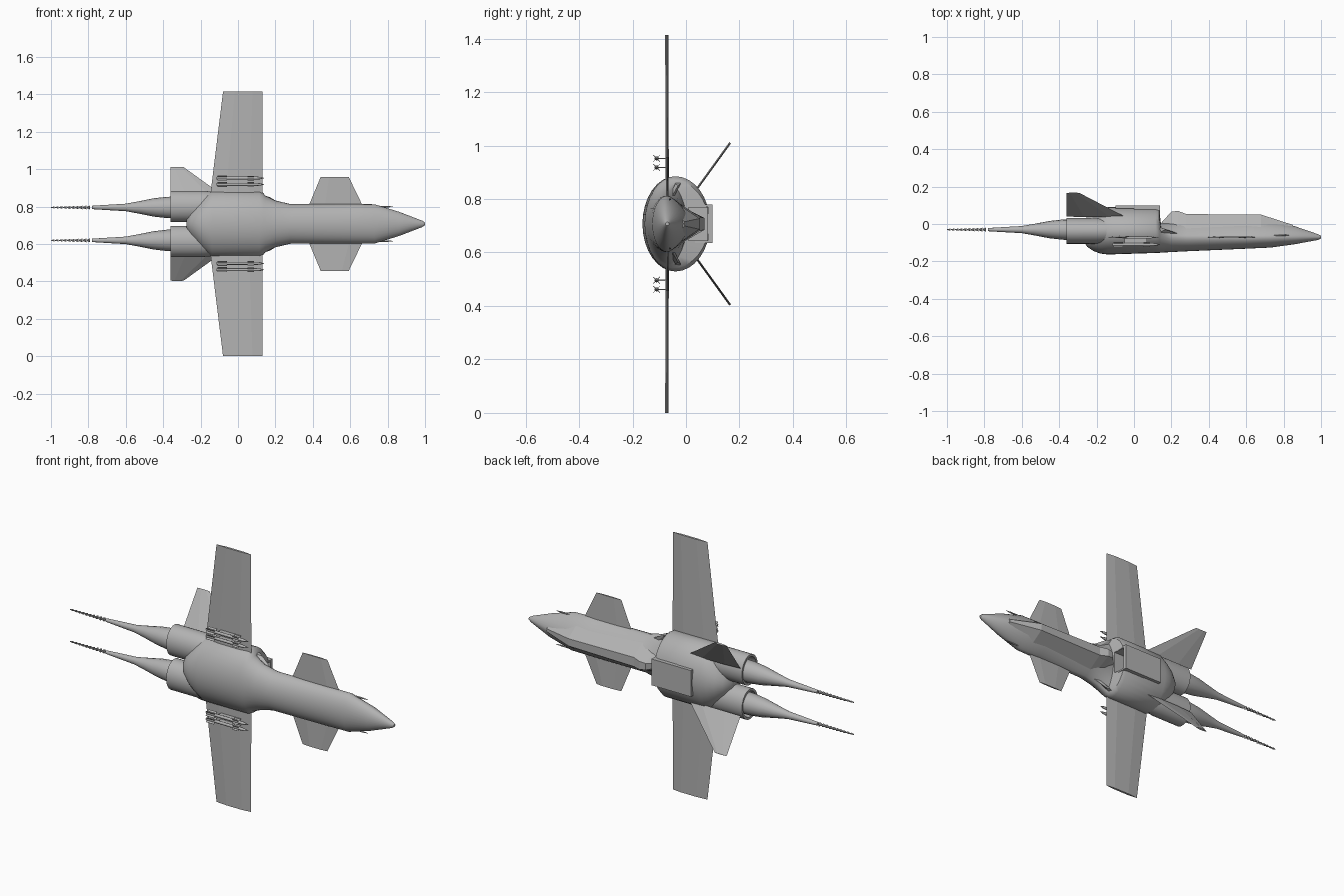
import bpy, bmesh, math
from mathutils import Vector

if "Cube" in bpy.data.objects:
    bpy.data.objects.remove(bpy.data.objects["Cube"])

ZC = 0.707  # height of the centre line

mat = bpy.data.materials.new("airframe grey")
mat.use_nodes = True
GREY = (0.45, 0.45, 0.45, 1)
mat.diffuse_color = GREY
bsdf = next(n for n in mat.node_tree.nodes if n.type == 'BSDF_PRINCIPLED')
bsdf.inputs["Base Color"].default_value = GREY


def finish(name, bm, smooth=None):
    bmesh.ops.recalc_face_normals(bm, faces=bm.faces[:])
    me = bpy.data.meshes.new(name)
    bm.to_mesh(me)
    bm.free()
    me.materials.append(mat)
    ob = bpy.data.objects.new(name, me)
    bpy.context.collection.objects.link(ob)
    if smooth:
        bpy.ops.object.select_all(action='DESELECT')
        ob.select_set(True)
        bpy.context.view_layer.objects.active = ob
        bpy.ops.object.shade_smooth_by_angle(angle=math.radians(smooth))
    return ob


def skin(bm, rings):
    """Join equal rings of points into a capped tube."""
    loops = [[bm.verts.new(p) for p in r] for r in rings]
    n = len(loops[0])
    for a, b in zip(loops, loops[1:]):
        for i in range(n):
            j = (i + 1) % n
            bm.faces.new((a[i], a[j], b[j], b[i]))
    bm.faces.new(loops[0])
    bm.faces.new(loops[-1][::-1])


def oval(x, y_low, y_mid, y_top, rz, z=ZC, power=1.0, n=32):
    """Cross-section with separate belly and back heights."""
    pts = []
    for i in range(n):
        a = 2 * math.pi * i / n
        c, s = math.cos(a), math.sin(a)
        if s > 0:
            y = y_mid + (y_top - y_mid) * s ** power
            c = math.copysign(abs(c) ** power, c)
        else:
            y = y_mid + (y_mid - y_low) * s
        pts.append((x, y, z + rz * c))
    return pts


def circles(bm, profile, y, z, n=16, squash=1.0):
    skin(bm, [oval(x, y - r * squash, y, y + r * squash, r, z, 1.0, n) for x, r in profile])


def panel(name, root, tip, normal, t):
    """Thin tapered surface; root and tip are (leading, trailing) points."""
    nv = Vector(normal).normalized() * t
    rings = []
    for le, te in (root, tip):
        le, te = Vector(le), Vector(te)
        a, b = le.lerp(te, 0.25), le.lerp(te, 0.7)
        rings.append([le, a + nv, b + nv, te, b - nv, a - nv])
    bm = bmesh.new()
    skin(bm, rings)
    return finish(name, bm)


def box(bm, lo, hi):
    skin(bm, [[(x, lo[1], lo[2]), (x, hi[1], lo[2]), (x, hi[1], hi[2]), (x, lo[1], hi[2])]
              for x in (lo[0], hi[0])])


# Fuselage: x, belly, widest line, back, half width, back sharpness
bm = bmesh.new()
skin(bm, [oval(x, lo, mid, hi, w, ZC, p) for x, lo, mid, hi, w, p in (
    (1.0, -0.077, -0.07, -0.063, 0.007, 1.0),
    (0.985, -0.085, -0.07, -0.055, 0.017, 1.0),
    (0.86, -0.108, -0.07, -0.012, 0.065, 1.2),
    (0.73, -0.126, -0.07, 0.015, 0.105, 1.4),
    (0.60, -0.132, -0.07, 0.03, 0.106, 1.5),
    (0.28, -0.146, -0.07, 0.03, 0.106, 1.5),
    (0.20, -0.150, -0.07, 0.015, 0.125, 1.4),
    (0.145, -0.153, -0.06, 0.005, 0.152, 1.2),
    (0.135, -0.154, -0.05, 0.085, 0.165, 1.0),
    (0.115, -0.155, -0.04, 0.09, 0.178, 1.0),
    (-0.14, -0.163, -0.04, 0.09, 0.178, 1.0),
    (-0.18, -0.158, -0.04, 0.082, 0.15, 1.0),
    (-0.215, -0.145, -0.04, 0.068, 0.118, 1.0),
    (-0.25, -0.122, -0.04, 0.042, 0.075, 1.0),
    (-0.275, -0.085, -0.04, 0.0, 0.03, 1.0))])
fuselage = finish("fuselage", bm, 35)

# Intake mouth behind the spine
bm = bmesh.new()
box(bm, (0.03, 0.01, ZC - 0.062), (0.17, 0.08, ZC + 0.062))
cutter = finish("intake_cutter", bm)
cutter.hide_render = True
cutter.hide_set(True)
cut = fuselage.modifiers.new("intake", 'BOOLEAN')
cut.operation = 'DIFFERENCE'
cut.object = cutter

bm = bmesh.new()
box(bm, (-0.10, 0.082, ZC - 0.072), (0.14, 0.1, ZC + 0.072))
for s in (-1, 1):
    z0, z1 = sorted((ZC + s * 0.063, ZC + s * 0.072))
    box(bm, (0.0, 0.0, z0), (0.14, 0.083, z1))
finish("intake_cowl", bm)

# Canopy and dorsal spine: x, top height, top half width, base half width
bm = bmesh.new()
skin(bm, [[(x, -0.03, ZC - b), (x, y, ZC - t), (x, y, ZC + t), (x, -0.03, ZC + b)]
          for x, y, t, b in ((0.85, -0.005, 0.008, 0.03), (0.68, 0.05, 0.02, 0.075),
                             (0.28, 0.053, 0.025, 0.08), (0.235, 0.07, 0.022, 0.07),
                             (0.20, 0.066, 0.018, 0.06), (0.14, 0.0, 0.01, 0.04))])
finish("canopy_spine", bm)

for s, side in ((1, "upper"), (-1, "lower")):
    def P(x, y, dz):
        return (x, y, ZC + s * dz)

    # Flying surfaces
    panel(side + "_wing", (P(0.13, -0.07, 0.13), P(-0.151, -0.07, 0.13)),
          (P(0.13, -0.072, 0.707), P(-0.08, -0.072, 0.707)), (0, 1, 0), 0.006)
    panel(side + "_canard", (P(0.67, -0.07, 0.09), P(0.375, -0.07, 0.09)),
          (P(0.592, -0.07, 0.251), P(0.442, -0.07, 0.251)), (0, 1, 0), 0.004)
    panel(side + "_tail_fin", (P(-0.05, 0.04, 0.13), P(-0.36, 0.04, 0.13)),
          (P(-0.29, 0.165, 0.303), P(-0.362, 0.165, 0.303)), (0, 0.173, -s * 0.125), 0.004)
    # Shoulder wedge ahead of the wing root
    panel(side + "_shoulder_strake", (P(0.26, -0.06, 0.09), P(0.08, -0.06, 0.09)),
          (P(0.17, -0.03, 0.143), P(0.08, -0.03, 0.172)), (0, 1, 0), 0.01)

    # Engine with a recessed nozzle
    bm = bmesh.new()
    circles(bm, ((0.0, 0.05), (-0.12, 0.078), (-0.2, 0.083), (-0.362, 0.083),
                 (-0.362, 0.07), (-0.31, 0.066)), -0.037, ZC + s * 0.094, 32, 0.83)
    finish(side + "_engine", bm, 35)

    # Exhaust plume breaking up into shrinking flecks
    bm = bmesh.new()
    zp = ZC + s * 0.088
    circles(bm, ((-0.31, 0.058), (-0.38, 0.057), (-0.45, 0.049), (-0.53, 0.033),
                 (-0.60, 0.02), (-0.70, 0.014), (-0.78, 0.009)), -0.03, zp, 16, 0.95)
    for i in range(10):
        x = -0.79 - i * 0.0212
        r = 0.011 - i * 0.0006
        circles(bm, ((x, r), (x - 0.018, r * 0.35)), -0.03, zp, 8)
    finish(side + "_exhaust_plume", bm, 40)

    # Nose probe and side rail
    bm = bmesh.new()
    circles(bm, ((0.60, 0.004), (0.80, 0.004), (0.83, 0.001)), -0.06, ZC + s * 0.092, 8)
    box(bm, (0.70, -0.064, ZC + s * 0.084 - 0.01), (0.73, -0.056, ZC + s * 0.084 + 0.01))
    finish(side + "_nose_probe", bm)

    # Missiles with crossed fins, hung from pylons
    for k, dz in enumerate((0.211, 0.245)):
        z, y = ZC + s * dz, -0.11
        bm = bmesh.new()
        circles(bm, ((0.14, 0.001), (0.12, 0.006), (0.10, 0.008), (-0.11, 0.008),
                     (-0.115, 0.006)), y, z, 10)
        box(bm, (-0.05, y, z - 0.002), (0.07, -0.07, z + 0.002))
        for x0, x1, r in ((-0.11, -0.06, 0.018), (0.05, 0.085, 0.016)):
            for a in (45, 135):
                d = Vector((0, math.cos(math.radians(a)), math.sin(math.radians(a))))
                w = Vector((0, -d.z, d.y)) * 0.001
                c = Vector((0, y, z))
                skin(bm, [[c + d * q + e + Vector((x, 0, 0)) for q, e in
                           ((-r, w), (r, w), (r, -w), (-r, -w))] for x in (x0, x1)])
        finish(f"{side}_missile_{k + 1}", bm, 40)
